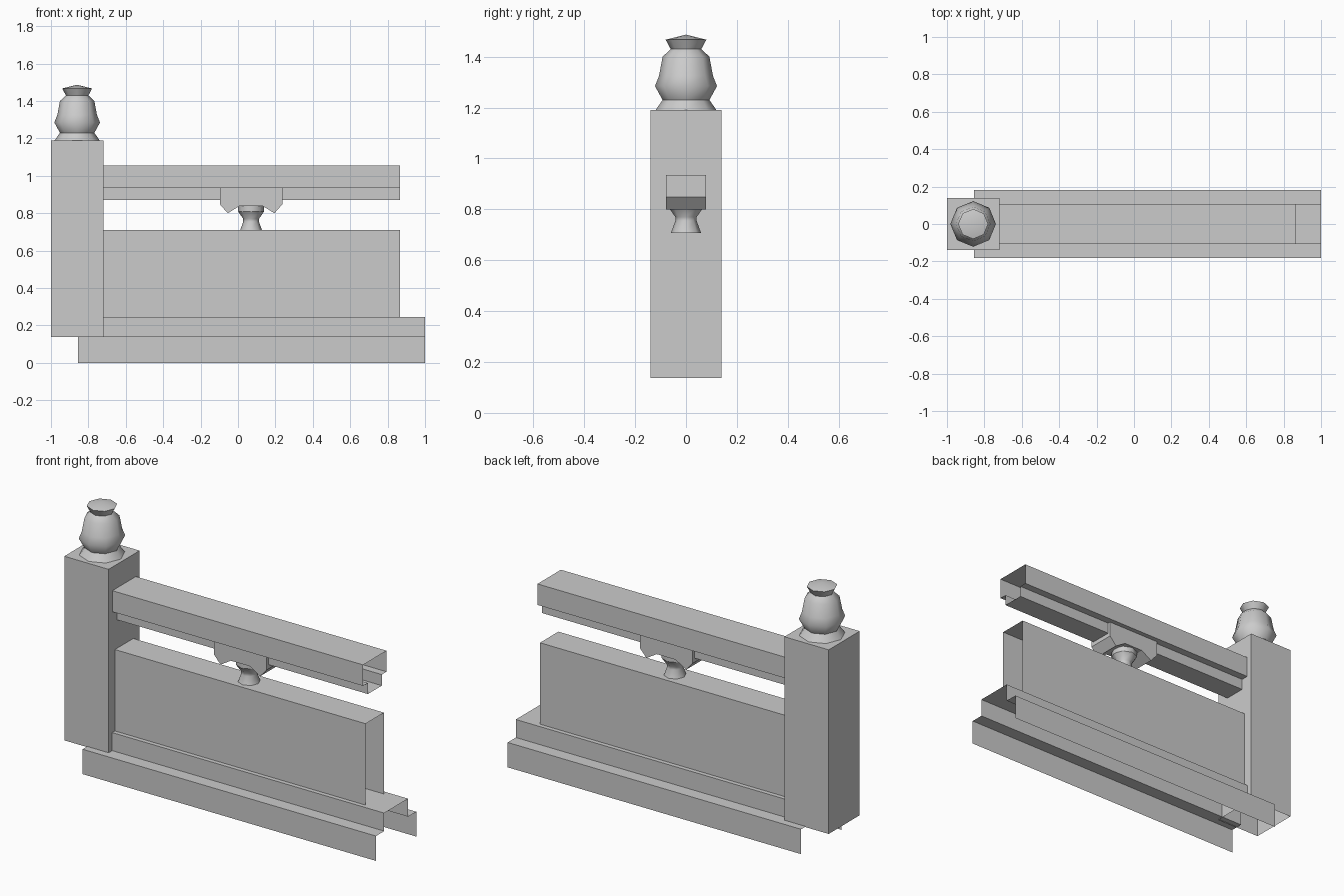
import bpy, bmesh, math

if "Cube" in bpy.data.objects:
    bpy.data.objects.remove(bpy.data.objects["Cube"], do_unlink=True)

GREY = (0.6, 0.6, 0.6, 1)
stone = bpy.data.materials.new("plain grey")
stone.use_nodes = True
stone.diffuse_color = GREY
stone.node_tree.nodes["Principled BSDF"].inputs["Base Color"].default_value = GREY


def finish(name, bm):
    mesh = bpy.data.meshes.new(name)
    bm.to_mesh(mesh)
    bm.free()
    mesh.materials.append(stone)
    obj = bpy.data.objects.new(name, mesh)
    bpy.context.collection.objects.link(obj)
    return obj


def moulding(name, half, x0, x1, closed=False):
    """Open-ended length along x; half is the front (depth, height) profile."""
    profile = [(-y, z) for y, z in half] + [(y, z) for y, z in reversed(half)]
    bm = bmesh.new()
    a, b = [[bm.verts.new((x, y, z)) for y, z in profile] for x in (x0, x1)]
    n = len(profile)
    for i in range(n if closed else n - 1):
        j = (i + 1) % n
        bm.faces.new((a[i], b[i], b[j], a[j]))
    return finish(name, bm)


def turned(name, rings, x, sharp=(), sides=8):
    """Turned shape from (radius, height) rings, with sharp ring edges."""
    bm = bmesh.new()
    loops = []
    for r, z in rings:
        if r == 0:
            loops.append([bm.verts.new((x, 0, z))] * sides)
        else:
            angles = [math.tau * k / sides for k in range(sides)]
            loops.append([bm.verts.new((x + r * math.cos(t), r * math.sin(t), z))
                          for t in angles])
    for low, high in zip(loops, loops[1:]):
        for k in range(sides):
            m = (k + 1) % sides
            corners = [low[k], low[m], high[m], high[k]]
            face = bm.faces.new(list(dict.fromkeys(corners)))
            face.smooth = True
    for i in sharp:
        for k in range(sides):
            edge = bm.edges.get((loops[i][k], loops[i][(k + 1) % sides]))
            edge.smooth = False
    return finish(name, bm)


# Square post, open underneath
bm = bmesh.new()
bmesh.ops.create_cube(bm, size=1)
for v in bm.verts:
    v.co = (-0.86 + v.co.x * 0.28, v.co.y * 0.28, 1.19 if v.co.z > 0 else 0.138)
bm.normal_update()
bmesh.ops.delete(bm, geom=[f for f in bm.faces if f.normal.z < -0.5], context='FACES')
finish("post", bm)

# Finial on the post
turned("post_finial",
       [(0.12, 1.19), (0.092, 1.23), (0.122, 1.285), (0.106, 1.325), (0.092, 1.40),
        (0.06, 1.43), (0.08, 1.467), (0, 1.487)], -0.86, sharp=(1, 5, 6))

# Stepped base, infill panel and handrail
moulding("stepped_base", [(0.182, 0), (0.182, 0.142), (0.108, 0.142), (0.108, 0.245)], -0.855, 1)
moulding("panel", [(0.083, 0.245), (0.083, 0.71)], -0.72, 0.865)
moulding("handrail", [(0.063, 0.872), (0.063, 0.935), (0.106, 0.935), (0.106, 1.055)],
         -0.72, 0.865, closed=True)

# Bracket under the handrail
MID = 0.07
half = [(0.167, 0.935), (0.167, 0.848), (0.125, 0.80), (0.06, 0.84)]
outline = [(MID - x, z) for x, z in half] + [(MID + x, z) for x, z in reversed(half)]
bm = bmesh.new()
front = bm.faces.new([bm.verts.new((x, -0.079, z)) for x, z in outline])
moved = bmesh.ops.extrude_face_region(bm, geom=[front], use_keep_orig=True)["geom"]
bmesh.ops.translate(bm, vec=(0, 0.158, 0),
                    verts=[g for g in moved if isinstance(g, bmesh.types.BMVert)])
bmesh.ops.recalc_face_normals(bm, faces=bm.faces)
finish("bracket", bm)

# Small baluster between panel and bracket
turned("baluster", [(0.059, 0.708), (0.042, 0.755), (0.042, 0.77), (0.07, 0.81), (0.07, 0.84)],
       MID, sharp=(3,))
